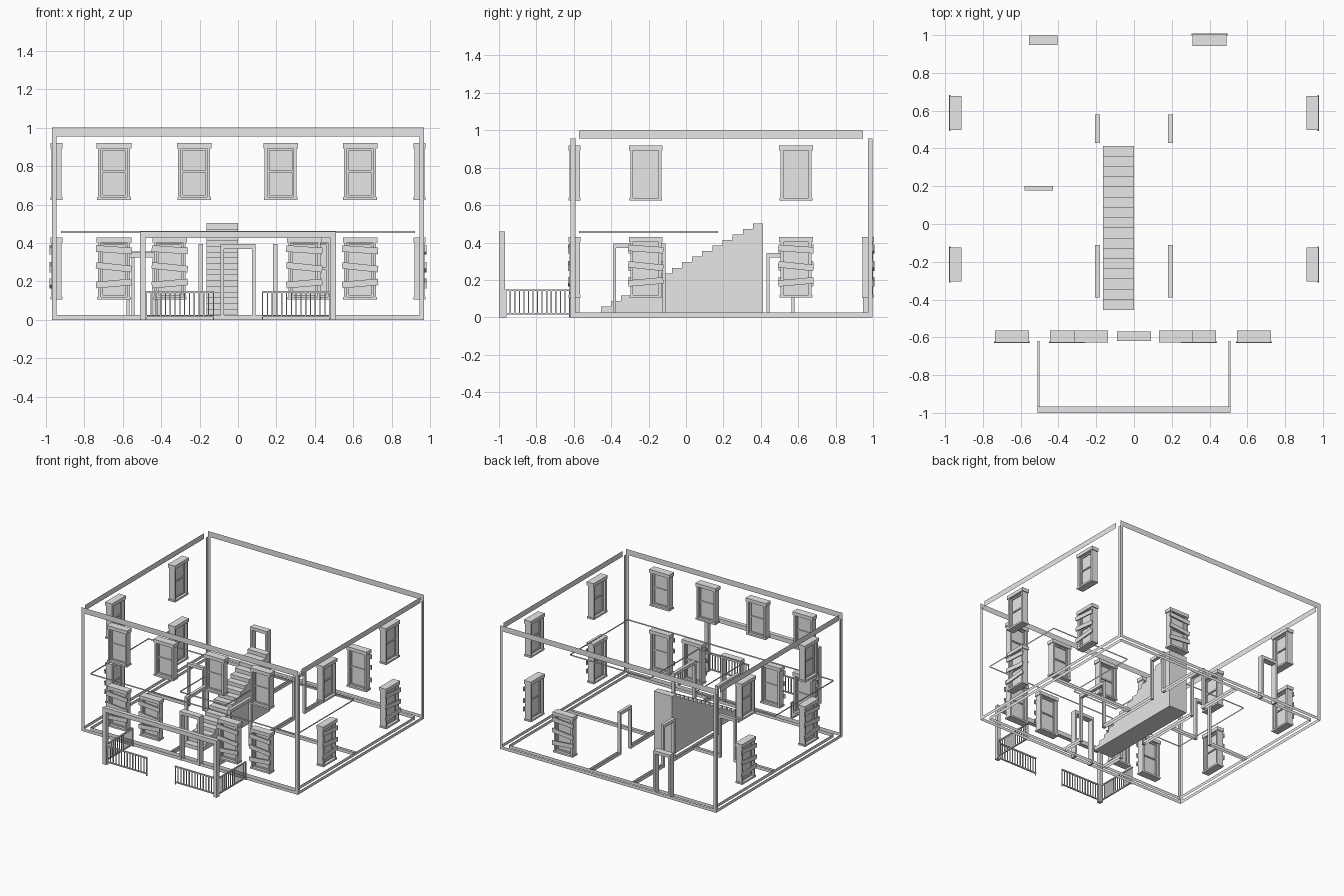
import bpy, bmesh, math
from mathutils import Matrix, Vector

cube = bpy.data.objects.get("Cube")
if cube:
    bpy.data.objects.remove(cube)

grey = bpy.data.materials.new("plain grey")
grey.use_nodes = True
grey.diffuse_color = (0.8, 0.8, 0.8, 1)
grey.node_tree.nodes["Principled BSDF"].inputs["Base Color"].default_value = (0.8, 0.8, 0.8, 1)


def finish(name, bm, matrix=None):
    mesh = bpy.data.meshes.new(name)
    bm.to_mesh(mesh)
    bm.free()
    mesh.materials.append(grey)
    obj = bpy.data.objects.new(name, mesh)
    if matrix:
        obj.matrix_world = matrix
    bpy.context.collection.objects.link(obj)


def box(bm, x0, x1, y0, y1, z0, z1, tilt=0):
    """Axis box, optionally tilted about its own depth axis."""
    mid = Vector((x0 + x1, y0 + y1, z0 + z1)) / 2
    size = Matrix.Diagonal((x1 - x0, y1 - y0, z1 - z0, 1))
    turn = Matrix.Rotation(math.radians(tilt), 4, 'Y')
    bmesh.ops.create_cube(bm, size=1, matrix=Matrix.Translation(mid) @ turn @ size)


def strip(bm, a, b, z0, z1):
    """Upright flat band from plan point a to plan point b."""
    bm.faces.new([bm.verts.new((*p, z)) for p, z in ((a, z0), (b, z0), (b, z1), (a, z1))])


# Plan of the shell: outer and inner faces of the walls
OX, IX = 0.968, 0.92
OF, IF, IB, OB = -0.617, -0.573, 0.947, 0.997
PX = (0.182, 0.205)      # hall partition faces
PY = (0.178, 0.2)        # cross partition faces

# Top band of the outer walls
bm = bmesh.new()
for y in (OF, OB):
    strip(bm, (-OX, y), (OX, y), 0.955, 1)
for x in (-OX, OX):
    strip(bm, (x, IF), (x, IB), 0.955, 1)
finish("wall_top_band", bm)

# Corner strips
bm = bmesh.new()
for s in (-1, 1):
    for y, d in ((OF, 1), (OB, -1)):
        strip(bm, (s * OX, y), (s * (OX - 0.025), y), 0, 0.955)
        strip(bm, (s * OX, y), (s * OX, y + d * 0.025), 0, 0.955)
finish("wall_corner_strips", bm)

# Base band, outside and inside
bm = bmesh.new()
for x, f, b in ((OX, OF, OB), (IX, IF, IB)):
    for y in (f, b):
        strip(bm, (-x, y), (x, y), 0, 0.025)
    for s in (-1, 1):
        strip(bm, (s * x, f), (s * x, b), 0, 0.025)
finish("wall_base_band", bm)

# Base strips of the inner partitions, broken at the doorways
bm = bmesh.new()
for s in (-1, 1):
    for x in PX:
        for a, b in ((IF, -0.39), (-0.11, 0.43), (0.58, IB)):
            strip(bm, (s * x, a), (s * x, b), 0, 0.025)
for y in PY:
    for a, b in ((-IX, -0.58), (-0.43, -PX[1]), (PX[1], IX)):
        strip(bm, (a, y), (b, y), 0, 0.025)
finish("partition_base_strips", bm)

# Edge of the upper floor around the stair opening
bm = bmesh.new()
h = PX[1]
edge = [(-IX, IF), (IX, IF), (IX, 0.17), (h, 0.17), (h, -0.45),
        (-h, -0.45), (-h, 0.17), (-IX, 0.17)]
for a, b in zip(edge, edge[1:] + edge[:1]):
    strip(bm, a, b, 0.451, 0.462)
finish("upper_floor_edge", bm)


# Door frames: local x across, local y through the wall
def door_frame(name, x, y, width, height, depth, turn=0, jamb=0.016):
    bm = bmesh.new()
    w, d = width / 2, depth / 2
    for s in (-1, 1):
        box(bm, *sorted((s * w, s * (w - jamb))), -d, d, 0.0, height - 0.025)
    box(bm, -w, w, -d, d, height - 0.025, height)
    finish(name, bm, Matrix.Translation((x, y, 0)) @ Matrix.Rotation(math.radians(turn), 4, 'Z'))


door_frame("front_door_frame", 0, (OF + IF) / 2, 0.18, 0.395, 0.05)
door_frame("back_door_frame", -0.48, (OB + IB) / 2, 0.15, 0.355, 0.05)
door_frame("cross_door_frame", -0.505, sum(PY) / 2, 0.15, 0.35, 0.025)
for s, side in ((1, "left"), (-1, "right")):
    x = s * sum(PX) / 2
    door_frame(side + "_hall_front_door_frame", x, -0.25, 0.28, 0.395, 0.025, 90)
    door_frame(side + "_hall_back_door_frame", x, 0.505, 0.15, 0.345, 0.025, 90)


# Windows: local -y faces outdoors, y = 0 is the middle of the wall
def window(name, x, y, turn, bottom, top, boarded):
    bm = bmesh.new()
    d = 0.027
    for s in (-1, 1):
        box(bm, *sorted((s * 0.083, s * 0.068)), -d, d, bottom, top - 0.025)
        box(bm, *sorted((s * 0.068, s * 0.058)), -0.01, 0.01, bottom + 0.015, top - 0.03)
    box(bm, -0.09, 0.09, -d - 0.005, d + 0.003, top - 0.028, top)
    box(bm, -0.088, 0.088, -d - 0.005, d + 0.003, bottom, bottom + 0.014)
    # sash rails and pane
    mid = (bottom + top) / 2
    for z in (bottom + 0.019, mid, top - 0.034):
        box(bm, -0.068, 0.068, -0.01, 0.01, z - 0.005, z + 0.005)
    box(bm, -0.068, 0.068, -0.002, 0.002, bottom + 0.014, top - 0.028)
    # nailed boards
    if boarded:
        for frac, tilt in ((0.8, 4), (0.52, 6), (0.26, -5)):
            z = bottom + frac * (top - bottom)
            box(bm, -0.094, 0.094, -d - 0.009, -d, z - 0.017, z + 0.017, tilt)
    finish(name, bm, Matrix.Translation((x, y, 0)) @ Matrix.Rotation(math.radians(turn), 4, 'Z'))


UP, LOW = (0.625, 0.92, False), (0.105, 0.43, True)
fy = (OF + IF) / 2
sx = (OX + IX) / 2
for i, x in enumerate((-0.645, -0.228, 0.222, 0.635)):
    window("front_upper_window_%d" % (i + 1), x, fy, 0, *UP)
for i, x in enumerate((-0.645, -0.355, 0.345, 0.635)):
    window("front_lower_window_%d" % (i + 1), x, fy, 0, *LOW)
for s, side in ((1, "left"), (-1, "right")):
    for y, place in ((-0.215, "front"), (0.588, "back")):
        window("%s_%s_upper_window" % (side, place), s * sx, y, s * 90, *UP)
        window("%s_%s_lower_window" % (side, place), s * sx, y, s * 90, *LOW)
window("back_lower_window", 0.4, (OB + IB) / 2, 180, *LOW)

# Staircase: stepped profile pushed across
bm = bmesh.new()
steps, y0, y1, z0, z1 = 16, -0.455, 0.412, 0.027, 0.503
run, rise = (y1 - y0) / steps, (z1 - z0) / steps
profile = [(y0, z0)]
for i in range(steps):
    profile += [(y0 + i * run, z0 + (i + 1) * rise), (y0 + (i + 1) * run, z0 + (i + 1) * rise)]
profile.append((y1, z0))
face = bm.faces.new([bm.verts.new((-0.165, y, z)) for y, z in profile])
pushed = bmesh.ops.extrude_face_region(bm, geom=[face], use_keep_orig=True)
bmesh.ops.translate(bm, vec=(0.165, 0, 0),
                    verts=[v for v in pushed["geom"] if isinstance(v, bmesh.types.BMVert)])
bmesh.ops.recalc_face_normals(bm, faces=bm.faces)
finish("staircase", bm)

# Porch posts and beam
bm = bmesh.new()
for s in (-1, 1):
    box(bm, *sorted((s * 0.51, s * 0.48)), -1, -0.967, 0, 0.425)
box(bm, -0.51, 0.51, -1, -0.967, 0.425, 0.46)
finish("porch_posts_and_beam", bm)


# Porch railings: rails with a row of balusters
def railing(name, a, b):
    bm = bmesh.new()
    a, b = Vector(a), Vector(b)
    length = (b - a).length
    for low, high in ((0.015, 0.024), (0.14, 0.15)):
        box(bm, 0, length, -0.005, 0.005, low, high)
    count = round(length / 0.025)
    for i in range(count + 1):
        x = i * (length - 0.006) / count + 0.003
        box(bm, x - 0.003, x + 0.003, -0.003, 0.003, 0.024 if 0 < i < count else 0, 0.14)
    angle = math.atan2(b.y - a.y, b.x - a.x)
    finish(name, bm, Matrix.Translation((*a, 0)) @ Matrix.Rotation(angle, 4, 'Z'))


for s, side in ((1, "left"), (-1, "right")):
    railing(side + "_front_railing", (s * 0.48, -0.983), (s * 0.125, -0.983))
    railing(side + "_side_railing", (s * 0.505, -0.967), (s * 0.505, -0.62))
